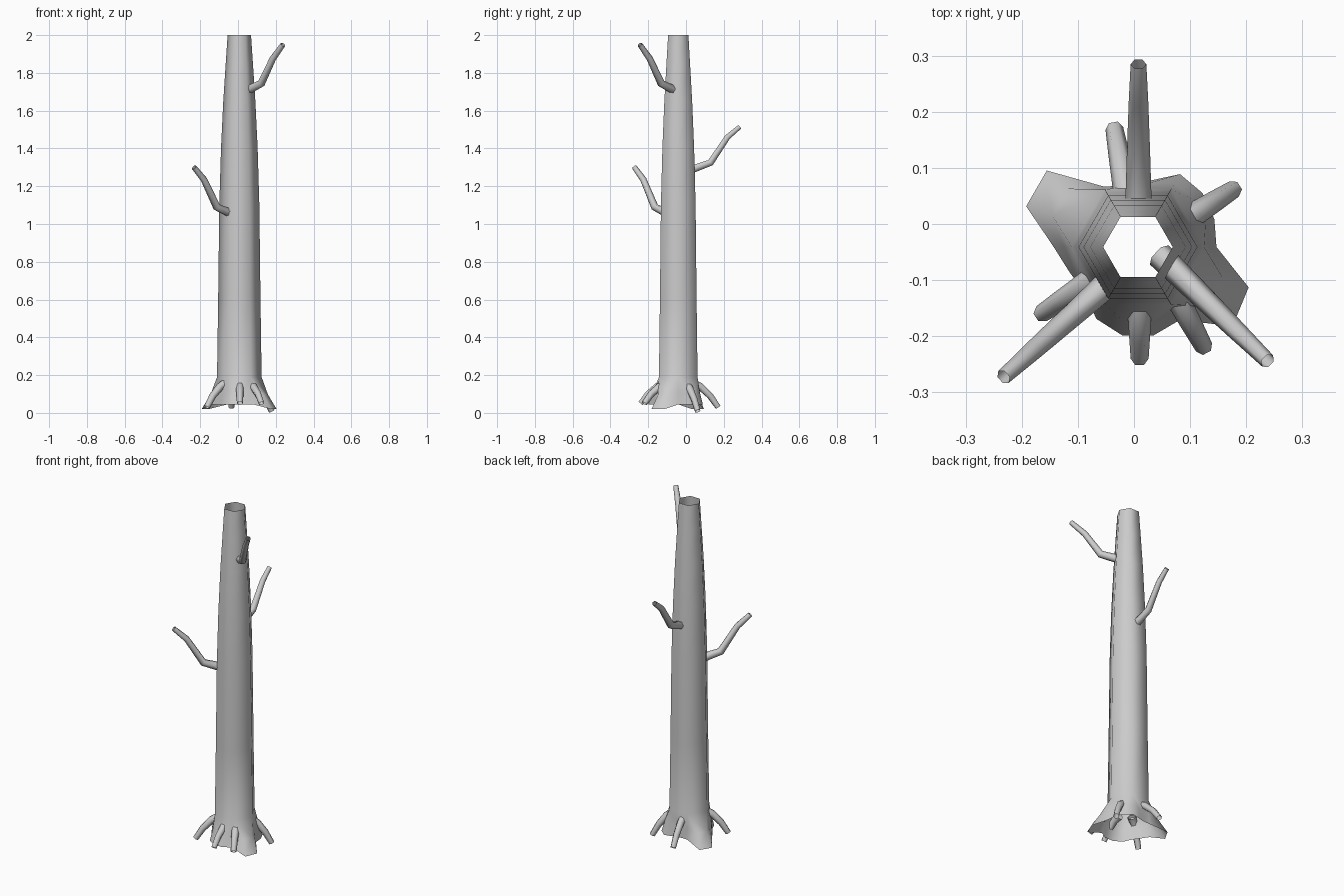
import bpy
import bmesh
from math import cos, sin, radians
from mathutils import Vector

cube = bpy.data.objects.get("Cube")
if cube:
    bpy.data.objects.remove(cube, do_unlink=True)

GREY = (0.6, 0.6, 0.6, 1)
bark = bpy.data.materials.new("grey_bark")
bark.diffuse_color = GREY
bark.use_nodes = True
bark.node_tree.nodes["Principled BSDF"].inputs["Base Color"].default_value = GREY

AXIS = Vector((0.007, -0.041, 0))


def finish(name, bm):
    mesh = bpy.data.meshes.new(name)
    for face in bm.faces:
        face.smooth = True
    bm.normal_update()
    bm.to_mesh(mesh)
    bm.free()
    mesh.materials.append(bark)
    obj = bpy.data.objects.new(name, mesh)
    bpy.context.collection.objects.link(obj)


def join_rings(bm, lower, upper):
    n = len(lower)
    for i in range(n):
        j = (i + 1) % n
        bm.faces.new((lower[i], lower[j], upper[j], upper[i]))


def polar(angle, radius, z):
    a = radians(angle)
    return AXIS + Vector((radius * cos(a), radius * sin(a), z))


def tube(name, path, r_start, r_end, sides=6):
    """Open tapering tube along a path that stays in a vertical plane."""
    pts = [Vector(p) for p in path]
    run = pts[-1] - pts[0]
    side = Vector((-run.y, run.x, 0)).normalized()
    bm = bmesh.new()
    previous = None
    for i, p in enumerate(pts):
        tangent = (pts[min(i + 1, len(pts) - 1)] - pts[max(i - 1, 0)]).normalized()
        up = tangent.cross(side).normalized()
        r = r_start + (r_end - r_start) * i / (len(pts) - 1)
        ring = []
        for k in range(sides):
            a = radians(360 * k / sides)
            ring.append(bm.verts.new(p + r * (side * cos(a) + up * sin(a))))
        if previous:
            join_rings(bm, previous, ring)
        previous = ring
    finish(name, bm)


# Hollow six-sided trunk, open at both ends
bm = bmesh.new()
profile = [(0.19, 0.118), (0.6, 0.112), (1.1, 0.106), (1.4, 0.097),
           (1.65, 0.085), (1.85, 0.072), (2.0, 0.062)]
rings = [[bm.verts.new(polar(60 * i, r, z)) for i in range(6)] for z, r in profile]
for lower, upper in zip(rings, rings[1:]):
    join_rings(bm, lower, upper)

# Flared foot with two broad root wings
flare = [0.14, 0.145, 0.15, 0.15, 0.12, 0.11, 0.125, 0.212, 0.212,
         0.15, 0.13, 0.125, 0.148, 0.16, 0.16, 0.15, 0.22, 0.21]


def skirt(z, spread):
    ring = []
    for i, r in enumerate(flare):
        drop = 0.025 * spread if r > 0.2 else 0
        ring.append(bm.verts.new(polar(20 * i, 0.112 + (r - 0.112) * spread, z - drop)))
    return ring


foot, ankle = skirt(0.045, 1.0), skirt(0.11, 0.5)
join_rings(bm, foot, ankle)
hexagon = rings[0]
for i in range(6):
    a, b = hexagon[i], hexagon[(i + 1) % 6]
    o = [ankle[(3 * i + k) % 18] for k in range(4)]
    bm.faces.new((a, o[0], o[1]))
    bm.faces.new((a, o[1], o[2], b))
    bm.faces.new((b, o[2], o[3]))
finish("trunk", bm)

# Thin roots arching out and down: start, tip
roots = {
    "front_root": ((0.01, -0.11, 0.15), (0.01, -0.24, 0.05)),
    "front_left_root": ((0.06, -0.10, 0.15), (0.125, -0.22, 0.05)),
    "front_right_root": ((-0.06, -0.09, 0.16), (-0.165, -0.16, 0.03)),
    "side_left_root": ((0.08, 0.00, 0.15), (0.178, 0.062, 0.01)),
    "back_root": ((-0.01, 0.03, 0.16), (-0.035, 0.17, 0.03)),
}
for name, (start, tip) in roots.items():
    s, t = Vector(start), Vector(tip)
    bends = [s.lerp(t, f) + Vector((0, 0, 0.1 * f * (1 - f))) for f in (0, 0.33, 0.7, 1)]
    tube(name, bends, 0.024, 0.016)

# Bent bare branches: heading, foot point, then (distance out, height) of each bend
branches = {
    "lower_branch": ((-0.045, -0.105), (-0.75, -0.67),
                     [(0, 1.06), (0.09, 1.09), (0.18, 1.235), (0.25, 1.30)]),
    "middle_branch": ((0.008, 0.02), (0, 1),
                      [(0, 1.285), (0.11, 1.325), (0.20, 1.46), (0.265, 1.515)]),
    "upper_branch": ((0.045, -0.055), (0.715, -0.7),
                     [(0, 1.705), (0.11, 1.745), (0.195, 1.875), (0.27, 1.95)]),
}
for name, (base, heading, bends) in branches.items():
    path = [(base[0] + heading[0] * d, base[1] + heading[1] * d, z) for d, z in bends]
    tube(name, path, 0.024, 0.014)
